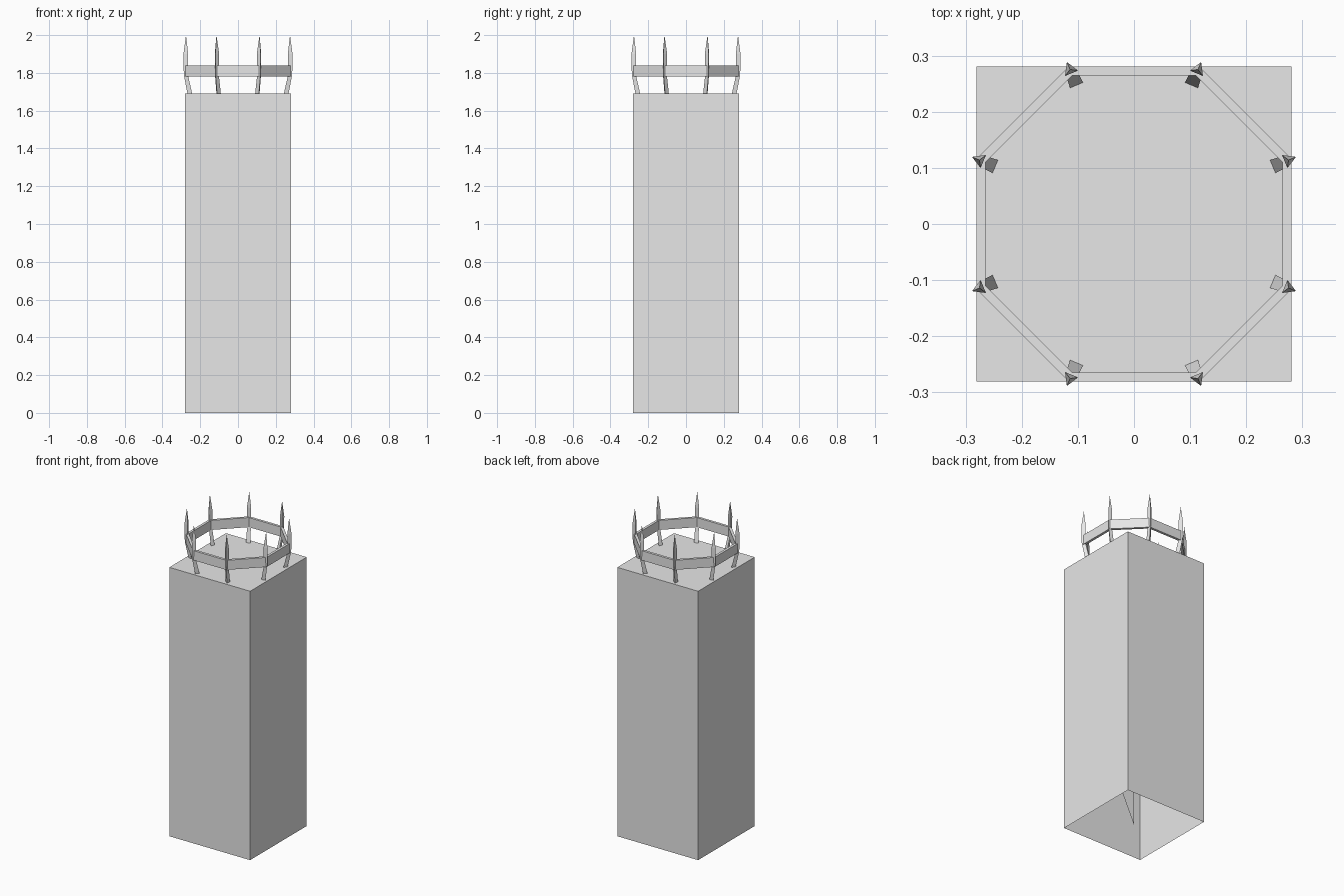
import bpy
from math import cos, sin, pi, radians

default = bpy.data.objects.get("Cube")
if default:
    bpy.data.objects.remove(default)

stone = bpy.data.materials.new("pale_grey")
stone.use_nodes = True
stone.diffuse_color = (0.8, 0.8, 0.8, 1)
stone.node_tree.nodes["Principled BSDF"].inputs["Base Color"].default_value = (0.8, 0.8, 0.8, 1)


def add_part(name, verts, faces):
    mesh = bpy.data.meshes.new(name)
    mesh.from_pydata(verts, [], faces)
    mesh.materials.append(stone)
    obj = bpy.data.objects.new(name, mesh)
    bpy.context.collection.objects.link(obj)
    return obj


def bridge(count, low, high):
    """Quads between two rings of vertices starting at low and high."""
    return [(low + i, low + (i + 1) % count, high + (i + 1) % count, high + i)
            for i in range(count)]


HALF, TOP = 0.281, 1.69
CORNERS = [radians(22.5 + 45 * i) for i in range(8)]

# Tall square tower, open underneath
square = [(-HALF, -HALF), (HALF, -HALF), (HALF, HALF), (-HALF, HALF)]
add_part("tower", [(x, y, z) for z in (0, TOP) for x, y in square],
         bridge(4, 0, 4) + [(4, 5, 6, 7)])

# Upright fin inside the hollow tower
add_part("inner_fin", [(0, 0, 0), (0, 0, 0.46), (0.22, 0, 0.46)], [(0, 1, 2)])

# Eight-sided flat band: outer wall, top, inner wall, underside
outer, inner = HALF / cos(pi / 8), 0.265 / cos(pi / 8)
profile = [(outer, 1.78), (outer, 1.84), (inner, 1.84), (inner, 1.78)]
band_verts = [(r * cos(a), r * sin(a), z) for r, z in profile for a in CORNERS]
band_faces = []
for k in range(4):
    band_faces += bridge(8, 8 * k, 8 * ((k + 1) % 4))
add_part("crown_band", band_verts, band_faces)

# Three-sided spikes: height, distance from the axis, thickness
SECTIONS = [(TOP, 0.275, 0.0145), (1.79, 0.298, 0.0125),
            (1.90, 0.298, 0.0145)]
for n, a in enumerate(CORNERS):
    verts = []
    for z, dist, size in SECTIONS:
        for k in range(3):
            b = a + k * 2 * pi / 3
            verts.append((dist * cos(a) + size * cos(b),
                          dist * sin(a) + size * sin(b), z))
    verts.append((0.298 * cos(a), 0.298 * sin(a), 2.0))
    faces = bridge(3, 0, 3) + bridge(3, 3, 6)
    faces += [(6, 7, 9), (7, 8, 9), (8, 6, 9), (2, 1, 0)]
    add_part(f"spike_{n + 1}", verts, faces)
